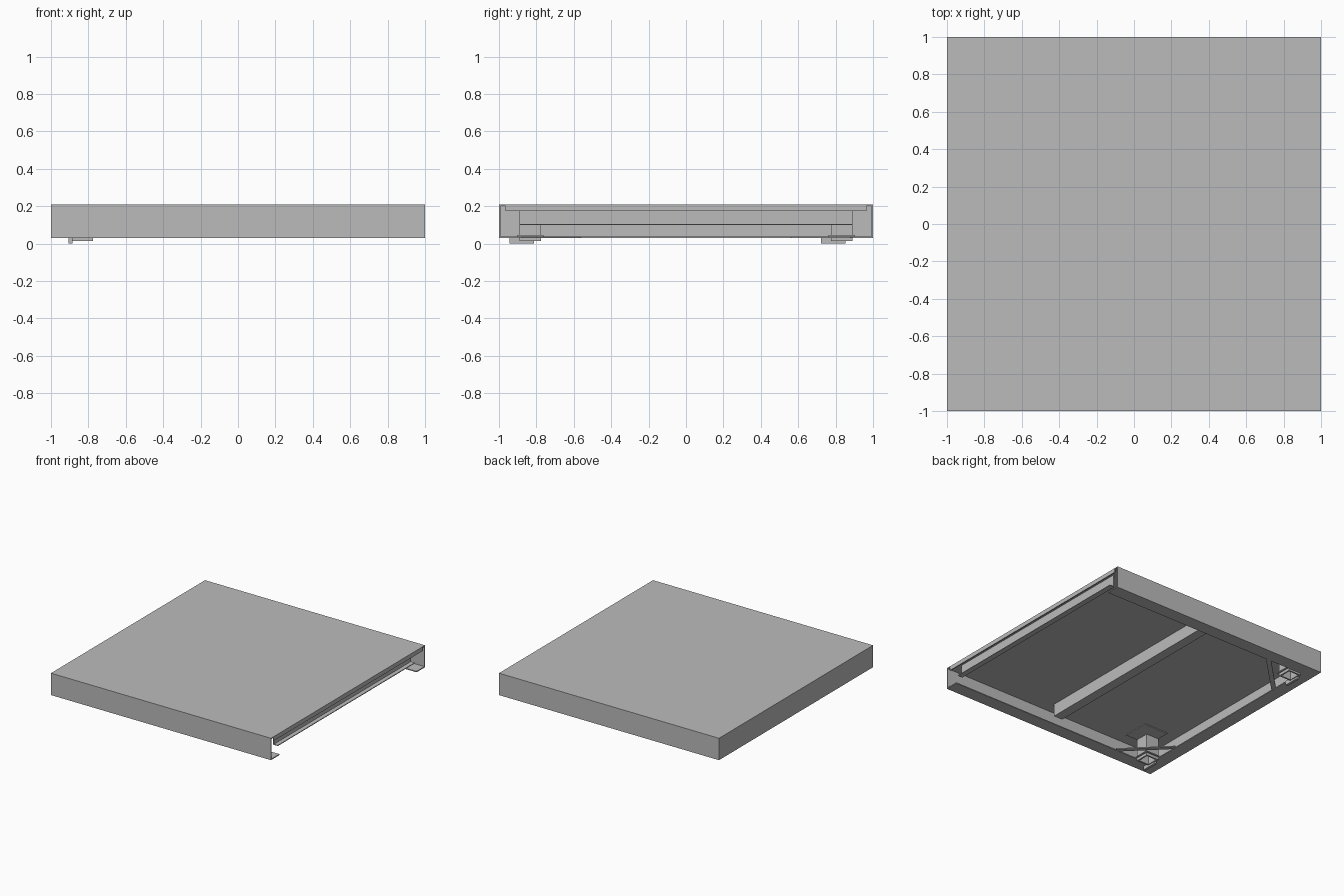
import bpy
import bmesh
import math
from mathutils import Matrix, Vector

cube = bpy.data.objects.get("Cube")
if cube:
    bpy.data.objects.remove(cube, do_unlink=True)

steel = bpy.data.materials.new("steel_grey")
steel.use_nodes = True
GREY = (0.5, 0.5, 0.5, 1)
steel.diffuse_color = GREY
steel.node_tree.nodes["Principled BSDF"].inputs["Base Color"].default_value = GREY

TOP, BASE = 0.21, 0.03     # height of the skin and of the return flanges
T = 0.008                  # sheet thickness
INNER = 0.89               # inner edge of the return flanges


def build(name, boxes, turn=0, centre=(0, 0, 0)):
    """One object made of (low corner, high corner) boxes."""
    bm = bmesh.new()
    for low, high in boxes:
        low, high = Vector(low), Vector(high)
        place = Matrix.Translation((low + high) / 2) @ Matrix.Diagonal((high - low).to_4d())
        bmesh.ops.create_cube(bm, size=1, matrix=place)
    mesh = bpy.data.meshes.new(name)
    bm.to_mesh(mesh)
    bm.free()
    mesh.materials.append(steel)
    obj = bpy.data.objects.new(name, mesh)
    obj.location = centre
    obj.rotation_euler.z = turn
    bpy.context.collection.objects.link(obj)
    return obj


def ring(x, y, half, wall, z0, z1):
    """Four boxes forming a hollow square."""
    a, b = half, half - wall
    return [((x - a, y - a, z0), (x - b, y + a, z1)),
            ((x + b, y - a, z0), (x + a, y + a, z1)),
            ((x - b, y - a, z0), (x + b, y - b, z1)),
            ((x - b, y + b, z0), (x + b, y + a, z1))]


# Skin and the folded left-hand wall with its return flange
build("top_panel", [((-1, -1, TOP - T), (1, 1, TOP))])
build("end_wall", [((-1, -1, BASE), (-1 + T, 1, TOP - T))])
build("end_flange", [((-1 + T, -INNER, BASE), (-INNER, INNER, BASE + T))])

# Long walls with return flanges
for side, label in ((-1, "front"), (1, "back")):
    outer, inside, lip = side, side * (1 - T), side * INNER
    build(label + "_wall", [((-1 + T, min(outer, inside), BASE),
                             (1, max(outer, inside), TOP - T))])
    build(label + "_flange", [((-1 + T, min(inside, lip), BASE),
                               (1, max(inside, lip), BASE + T))])

# Short lip on the open side
build("open_side_lip", [((1 - T, -0.965, 0.175), (1, 0.965, TOP - T))])

# Channel behind the open side, and the central stiffener
build("edge_channel", [((0.942, -INNER, 0.1), (0.95, INNER, TOP - T)),
                       ((0.95, -INNER, 0.1), (0.985, INNER, 0.106))])
build("centre_beam", [((-0.04, -INNER, 0.1), (0.04, INNER, TOP - T))])

# Corner posts, pads, braces and latch plates
POST = -0.833
for side, label in ((-1, "front"), (1, "back")):
    y = side * 0.833
    build(label + "_corner_post", ring(POST, y, 0.057, 0.012, 0.015, TOP - T))
    build(label + "_post_collar", ring(POST, y, 0.07, 0.013, 0.037, 0.045))
    inner, outer = side * 0.67, side * INNER
    build(label + "_corner_pad", [((-INNER, min(inner, outer), TOP - T - 0.006),
                                   (-0.67, max(inner, outer), TOP - T))])
    build(label + "_corner_brace", [((-0.225, -0.018, 0), (0.225, 0.018, T))],
          -side * -math.pi / 4 if side > 0 else -math.pi / 4,
          (-0.733, side * 0.733, BASE + 0.001))
    start = y - 0.11
    build(label + "_latch_plate", [((-0.905, start, 0), (-0.885, start + 0.13, 0.037))])
